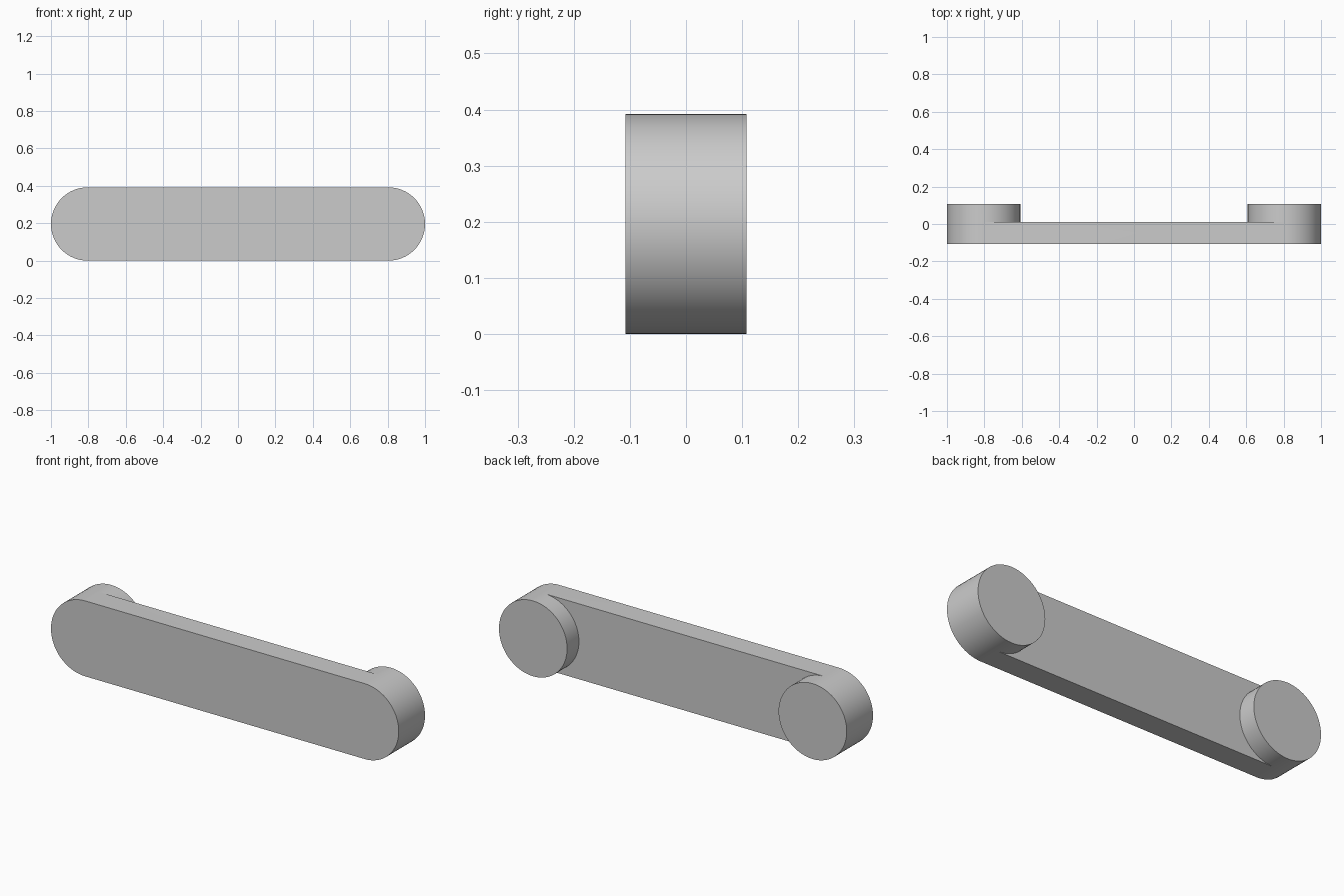
import bpy, bmesh, math

cube = bpy.data.objects.get("Cube")
if cube:
    bpy.data.objects.remove(cube, do_unlink=True)

RADIUS = 0.196           # end radius, half the height
CENTRE = 1 - RADIUS      # x of each rounded end
FRONT, BAR_BACK, PAD_BACK = -0.108, 0.011, 0.108
N = 64                   # sides of each round end

grey = bpy.data.materials.new("plain grey")
grey.use_nodes = True
colour = (0.6, 0.6, 0.6, 1)
grey.diffuse_color = colour
grey.node_tree.nodes["Principled BSDF"].inputs["Base Color"].default_value = colour

bm = bmesh.new()


def ring(side):
    """Circle at one end of the bar; the first half of it faces outwards."""
    verts = []
    for i in range(N):
        a = -math.pi / 2 + 2 * math.pi * i / N
        verts.append(bm.verts.new((side * (CENTRE + RADIUS * math.cos(a)), BAR_BACK,
                                   RADIUS + RADIUS * math.sin(a))))
    return verts


left, right = ring(1), ring(-1)
half = N // 2

# Back of the bar between the two round pads
inner_left = left[half:] + left[:1]
inner_right = right[half:] + right[:1]
bm.faces.new(inner_left + inner_right[::-1])
pads = [bm.faces.new(left), bm.faces.new(right)]

# Rounded bar: front face and rim
outline = left[:half + 1] + right[:half + 1][::-1]
front = [bm.verts.new((v.co.x, FRONT, v.co.z)) for v in outline]
bm.faces.new(front)
for i in range(len(outline)):
    j = (i + 1) % len(outline)
    bm.faces.new((outline[i], outline[j], front[j], front[i]))
bmesh.ops.recalc_face_normals(bm, faces=bm.faces)

# Round pads standing out behind the ends
grown = bmesh.ops.extrude_face_region(bm, geom=pads)["geom"]
for v in grown:
    if isinstance(v, bmesh.types.BMVert):
        v.co.y = PAD_BACK
bmesh.ops.delete(bm, geom=[f for f in pads if f.is_valid], context='FACES_ONLY')
bmesh.ops.recalc_face_normals(bm, faces=bm.faces)

mesh = bpy.data.meshes.new("handle_bar")
bm.to_mesh(mesh)
bm.free()
mesh.materials.append(grey)
handle = bpy.data.objects.new("handle_bar", mesh)
bpy.context.collection.objects.link(handle)

bpy.ops.object.select_all(action='DESELECT')
handle.select_set(True)
bpy.context.view_layer.objects.active = handle
bpy.ops.object.shade_smooth_by_angle(angle=math.radians(30))
